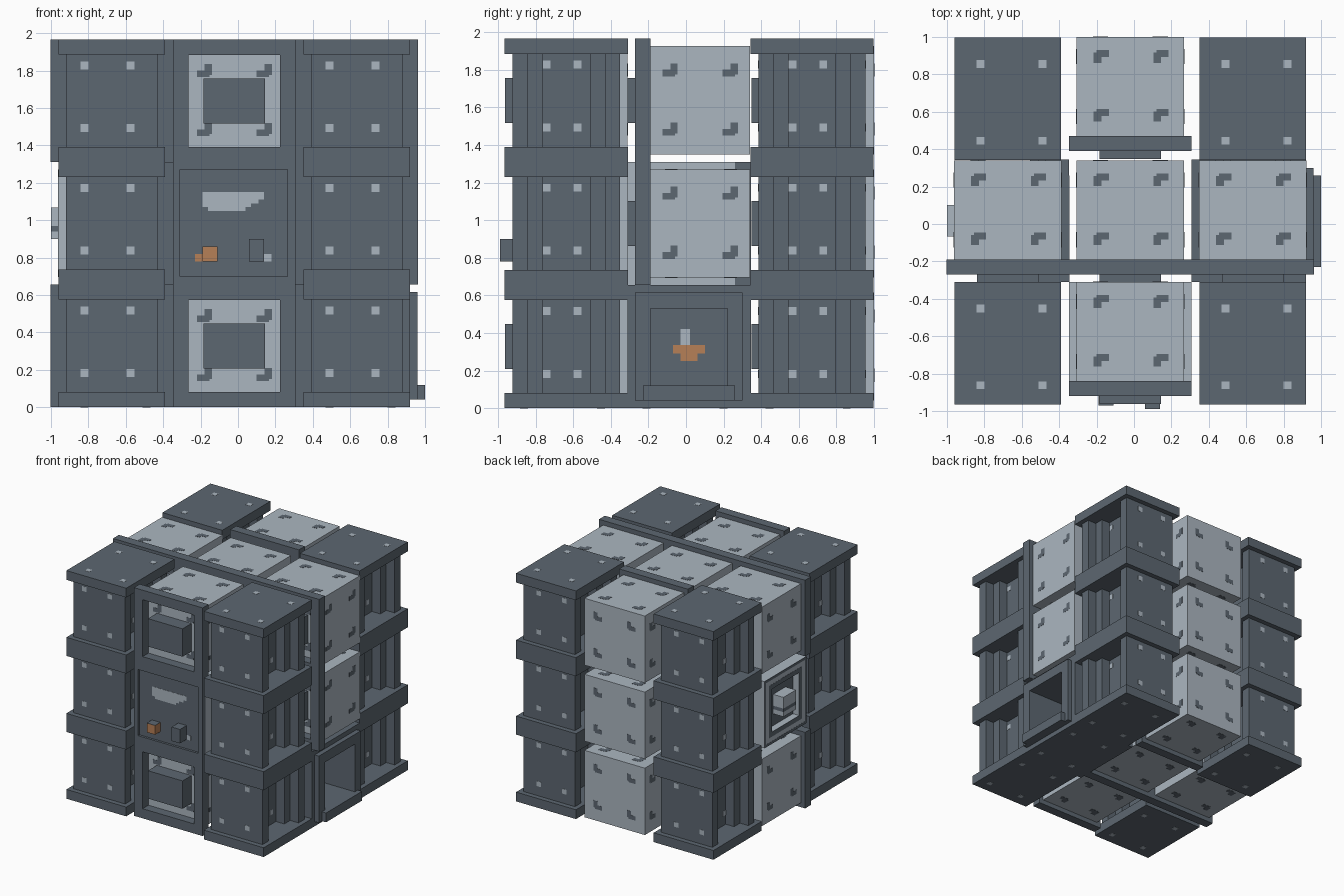
import bpy
import bmesh

if "Cube" in bpy.data.objects:
    bpy.data.objects.remove(bpy.data.objects["Cube"], do_unlink=True)


def make_material(name, rgb):
    m = bpy.data.materials.new(name)
    m.use_nodes = True
    m.diffuse_color = (*rgb, 1)
    m.node_tree.nodes["Principled BSDF"].inputs["Base Color"].default_value = (*rgb, 1)
    return m


MATS = [make_material("dark_slate", (0.108, 0.135, 0.164)),
        make_material("pale_grey", (0.41, 0.47, 0.53)),
        make_material("copper_orange", (0.47, 0.215, 0.095))]
DARK, PALE, ORANGE = range(3)
PAINT = 0.0015


def build(name, parts):
    """Make one object from (low corner, high corner, colour) boxes."""
    bm = bmesh.new()
    for lo, hi, mat in parts:
        geo = bmesh.ops.create_cube(bm, size=1)
        for v in geo["verts"]:
            v.co = [a + (b - a) * (c + 0.5) for a, b, c in zip(lo, hi, v.co)]
        for f in {f for v in geo["verts"] for f in v.link_faces}:
            f.material_index = mat
    mesh = bpy.data.meshes.new(name)
    bm.to_mesh(mesh)
    bm.free()
    for m in MATS:
        mesh.materials.append(m)
    bpy.context.collection.objects.link(bpy.data.objects.new(name, mesh))


def box(x0, x1, y0, y1, z0, z1, mat=DARK):
    return ((x0, y0, z0), (x1, y1, z1), mat)


def slab(axis, c0, c1, rect, mat=DARK):
    """Box spanning c0..c1 along an axis, with a (u0, u1, v0, v1) outline."""
    lo, hi = [rect[0], rect[2]], [rect[1], rect[3]]
    lo.insert(axis, min(c0, c1))
    hi.insert(axis, max(c0, c1))
    return (lo, hi, mat)


def ring(axis, c0, c1, o, i, mat=DARK):
    return [slab(axis, c0, c1, r, mat) for r in (
        (o[0], i[0], o[2], o[3]), (i[1], o[1], o[2], o[3]),
        (i[0], i[1], o[2], i[2]), (i[0], i[1], i[3], o[3]))]


def dots(axis, face, out, us, vs):
    h = 0.021
    return [slab(axis, face, face + out * PAINT, (u - h, u + h, v - h, v + h), PALE)
            for u in us for v in vs]


def hooks(axis, face, out, u, v):
    """Four small bent marks around the centre of a cube face."""
    parts = []
    for a in (u - 0.155, u + 0.165):
        for b in (v - 0.155, v + 0.16):
            if axis == 2:
                rects = ((a - 0.025, a + 0.04, b - 0.003, b + 0.035),
                         (a - 0.042, a, b - 0.033, b + 0.022))
            else:
                rects = ((a - 0.045, a + 0.022, b - 0.033, b + 0.003),
                         (a - 0.003, a + 0.036, b - 0.022, b + 0.037))
            parts += [slab(axis, face, face + out * PAINT, r) for r in rects]
    return parts


HALF = 0.3275
COLS = {"right": -0.675, "middle": -0.02, "left": 0.635}
LAYERS = {"lower": HALF, "centre": 3 * HALF, "upper": 5 * HALF}


def crate(name, x, y, z):
    """Dark crate with end slabs, sides stepping inwards and pale rivets."""
    parts = []
    for s in (-1, 1):
        zs = sorted((z + s * HALF, z + s * 0.2475))
        parts.append(box(x - 0.285, x + 0.285, y - HALF, y + HALF, *zs))
        ys = sorted((y + s * 0.285, y + s * 0.205))
        parts.append(box(x - 0.245, x + 0.245, *ys, z - 0.25, z + 0.25))
        ys = sorted((y + s * 0.205, y + s * 0.125))
        parts.append(box(x - 0.165, x + 0.165, *ys, z - 0.25, z + 0.25))
        if z * s < -0.3 and z < 0.4 or z * s > 1.5:
            parts += dots(2, z + s * HALF, s, (x - 0.145, x + 0.185), (y - 0.225, y + 0.185))
        parts += dots(1, y + s * 0.285, s, (x - 0.145, x + 0.1), (z - 0.145, z + 0.19))
        parts += dots(0, x + s * 0.085, s, (y - 0.104, y + 0.06), (z - 0.145, z + 0.19))
    parts.append(box(x - 0.085, x + 0.085, y - 0.125, y + 0.125, z - 0.25, z + 0.25))
    build(name, parts)


def framed_cube(name, x, y0, z):
    """Pale cube with a dark window frame and block on its front."""
    y1, yc = y0 + 0.53, y0 + 0.265
    parts = [box(x - 0.288, x + 0.288, y0, y1, z - 0.288, z + 0.288, PALE)]
    for s in (-1, 1):
        parts += hooks(0, x + s * 0.288, s, yc, z)
        parts += hooks(2, z + s * 0.288, s, x, yc)
    parts += hooks(1, y0, -1, x, z) + hooks(1, y1, 1, x, z)
    parts += ring(1, y0 - 0.08, y0, (x - HALF, x + HALF, z - HALF, z + HALF),
                  (x - 0.245, x + 0.245, z - 0.245, z + 0.245))
    parts.append(box(x - 0.165, x + 0.165, y0 - 0.122, y0, z - 0.12, z + 0.12))
    build(name, parts)


# Corner crate columns and the plain framed cubes
SPECIAL = {("middle", "front", "centre"), ("right", "mid", "centre"), ("left", "mid", "lower")}
for col, x in COLS.items():
    for lay, z in LAYERS.items():
        for row, yc, face in (("front", -0.637, -0.84), ("mid", 0.015, -0.19), ("back", 0.67, 0.47)):
            if (col, row, lay) in SPECIAL:
                continue
            if col != "middle" and row != "mid":
                crate(f"{row}_{col}_{lay}_crate", x, yc, z)
            else:
                framed_cube(f"{row}_{col}_{lay}_cube", x, face, z)

# Front control block: pale body, dark framed panel, painted marks, knobs
panel = [box(-0.3475, 0.3075, -0.88, -0.31, 0.655, 1.31, PALE),
         box(-0.3475, 0.3075, -0.90, -0.88, 0.655, 1.31)]
panel += ring(1, -0.92, -0.90, (-0.3475, 0.3075, 0.655, 1.31), (-0.31, 0.265, 0.70, 1.27))
for r in ((-0.19, 0.14, 1.11, 1.15), (-0.19, 0.07, 1.07, 1.11),
          (-0.16, 0.04, 1.05, 1.07), (0.07, 0.11, 1.09, 1.11), (0.14, 0.18, 0.78, 0.82)):
    panel.append(slab(1, -0.90 - PAINT, -0.90, r, PALE))
panel.append(slab(1, -0.90 - PAINT, -0.90, (-0.23, -0.19, 0.78, 0.82), ORANGE))
build("front_control_panel", panel)
build("orange_knob", [box(-0.19, -0.11, -0.97, -0.90, 0.78, 0.858, ORANGE),
                      box(-0.19, -0.11, -0.97, -0.90, 0.858, 0.86)])
build("dark_lever", [box(0.06, 0.14, -0.99, -0.90, 0.78, 0.90)])


def square(half):
    return (0.0175 - half, 0.0175 + half, 0.9825 - half, 0.9825 + half)


# Side hatch on the right: dark backing, pale body with a banded, recessed window
hatch = [box(-0.90, -0.51, -0.27, 0.305, 0.695, 1.27, PALE),
         slab(0, -0.51, -0.3475, square(HALF)),
         slab(0, -0.3475, -0.346, (-0.31, 0.26, 0.655, 1.31), PALE),
         slab(0, -0.90 - PAINT, -0.90, square(0.185))]
hatch += ring(0, -0.96, -0.90, square(0.2875), square(0.185), PALE)
hatch += ring(0, -0.96 - PAINT, -0.96, square(0.2875), square(0.265))
hatch += ring(0, -0.96 - PAINT, -0.96, square(0.225), square(0.185))
build("side_hatch", hatch)
build("hatch_block", [box(-1.0, -0.90, -0.067, 0.102, 0.9, 0.94, PALE),
                      box(-1.0, -0.90, -0.067, 0.102, 0.94, 0.97),
                      box(-1.0, -0.90, -0.067, 0.102, 0.97, 1.067, PALE)])

# Side hearth on the left: hollow dark body, framed mouth, tray and flame
mouth = (-0.19, 0.22, 0.12, 0.53)
hearth = [box(0.3075, 0.5, -0.31, 0.345, 0, 0.655)]
hearth += ring(0, 0.5, 0.92, (-0.31, 0.345, 0, 0.655), mouth)
hearth += ring(0, 0.92, 0.96, (-0.27, 0.30, 0.04, 0.615), mouth)
hearth += dots(2, 0, -1, (0.49, 0.82), (-0.21, 0.2))
build("side_hearth", hearth)
build("hearth_tray", [box(0.92, 1.0, -0.23, 0.26, 0.04, 0.12)])
build("hearth_flame", [slab(0, 0.50, 0.50 + PAINT, r, m) for r, m in (
    ((-0.07, 0.10, 0.29, 0.335), ORANGE), ((-0.03, 0.06, 0.25, 0.29), ORANGE),
    ((-0.03, 0.02, 0.335, 0.42), PALE))])
